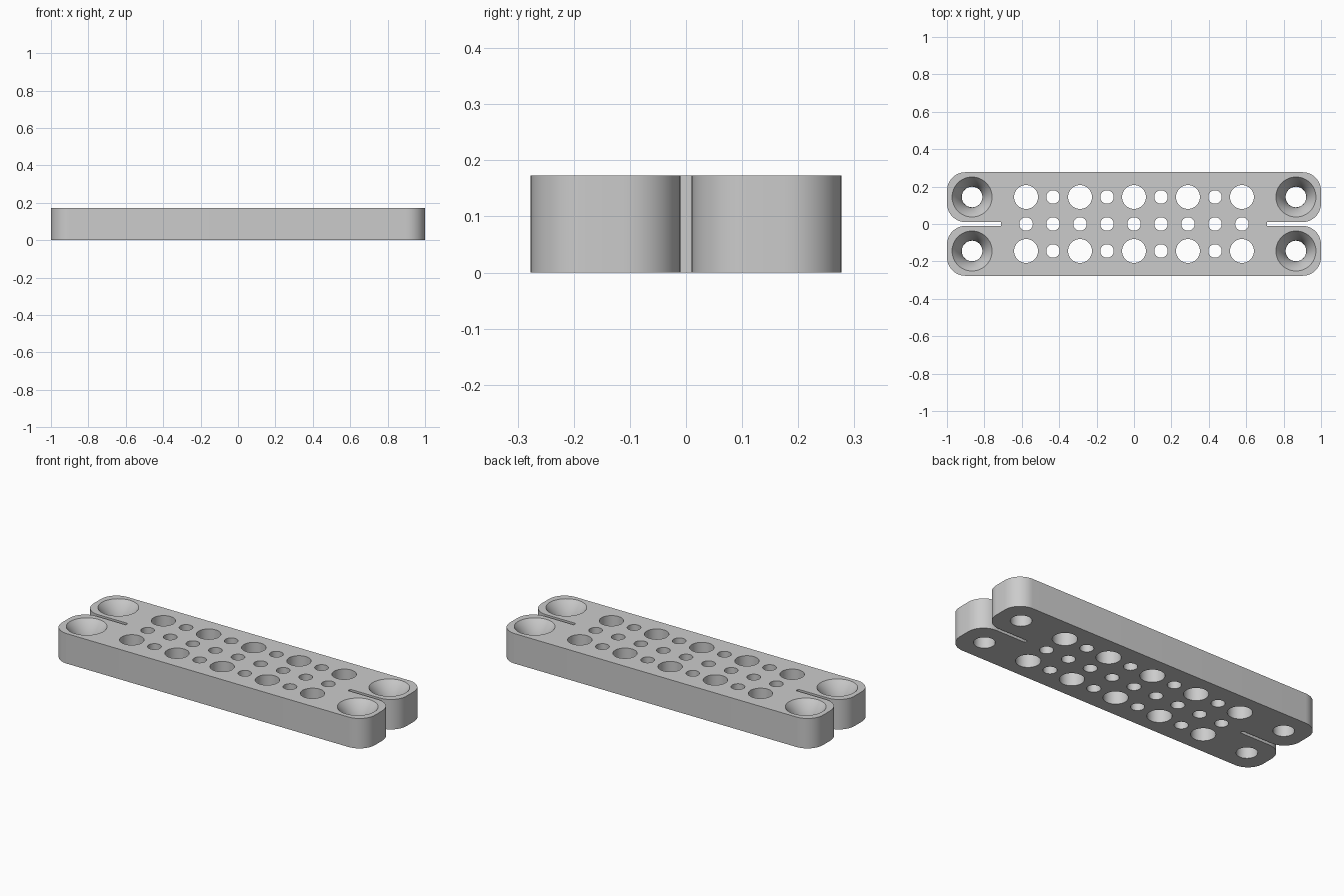
import bpy
import bmesh
from math import cos, sin, pi

HEIGHT = 0.173
PITCH = 0.1443      # hole grid spacing
HALF_Y = 0.277
SLOT = 0.01         # half width of the end slots
SLOT_END = 0.71
CORNER = 0.1

if "Cube" in bpy.data.objects:
    bpy.data.objects.remove(bpy.data.objects["Cube"], do_unlink=True)

grey = bpy.data.materials.new("plain grey")
grey.use_nodes = True
colour = (0.6, 0.6, 0.6, 1)
grey.diffuse_color = colour
grey.node_tree.nodes["Principled BSDF"].inputs["Base Color"].default_value = colour


def make_object(name, bm):
    bmesh.ops.recalc_face_normals(bm, faces=bm.faces)
    mesh = bpy.data.meshes.new(name)
    bm.to_mesh(mesh)
    bm.free()
    mesh.materials.append(grey)
    obj = bpy.data.objects.new(name, mesh)
    bpy.context.collection.objects.link(obj)
    return obj


def arc(cx, cy, start, steps=12):
    return [(cx + CORNER * cos(start + pi / 2 * i / steps),
             cy + CORNER * sin(start + pi / 2 * i / steps)) for i in range(steps + 1)]


def add_bore(bm, x, y, profile, sides=48):
    """Closed turned solid from (radius, z) pairs, listed bottom to top."""
    rings = [[bm.verts.new((x + r * cos(2 * pi * i / sides),
                            y + r * sin(2 * pi * i / sides), z))
              for i in range(sides)] for r, z in profile]
    for low, high in zip(rings, rings[1:]):
        for i in range(sides):
            j = (i + 1) % sides
            bm.faces.new((low[i], low[j], high[j], high[i]))
    bm.faces.new(rings[0][::-1])
    bm.faces.new(rings[-1])


# Plate outline: one quarter, mirrored into all four
quarter = ([(SLOT_END, SLOT)] + arc(1 - CORNER, SLOT + CORNER, -pi / 2)
           + arc(1 - CORNER, HALF_Y - CORNER, 0))
back = quarter + [(-x, y) for x, y in reversed(quarter)]
outline = back + [(x, -y) for x, y in reversed(back)]
bm = bmesh.new()
base = bm.faces.new([bm.verts.new((x, y, 0)) for x, y in outline])
top = bmesh.ops.extrude_face_region(bm, geom=[base])["geom"]
bmesh.ops.translate(bm, vec=(0, 0, HEIGHT),
                    verts=[v for v in top if isinstance(v, bmesh.types.BMVert)])
plate = make_object("slotted_plate", bm)

# Straight holes: alternating sizes in the outer rows, small in the middle row
bm = bmesh.new()
for row in (-1, 0, 1):
    for col in range(-4, 5):
        radius = 0.064 if row and col % 2 == 0 else 0.036
        add_bore(bm, col * PITCH, row * PITCH,
                 [(radius, -0.1), (radius, HEIGHT + 0.1)])

# Flared screw holes at the four corners
for sx in (-1, 1):
    for sy in (-1, 1):
        flare = [(0.055 + 0.052 * t ** 2, HEIGHT - 0.13 * (1 - t))
                 for t in [i / 8 for i in range(9)]]
        add_bore(bm, sx * 6 * PITCH, sy * PITCH,
                 [(0.055, -0.1)] + flare + [(0.107, HEIGHT + 0.1)])
cutter = make_object("hole_cutter", bm)

# Cut the holes
cut = plate.modifiers.new("holes", "BOOLEAN")
cut.operation = "DIFFERENCE"
cut.solver = "EXACT"
cut.object = cutter
bpy.context.view_layer.objects.active = plate
plate.select_set(True)
bpy.ops.object.modifier_apply(modifier=cut.name)
bpy.data.objects.remove(cutter, do_unlink=True)
bpy.ops.object.shade_smooth_by_angle(angle=pi / 6)
